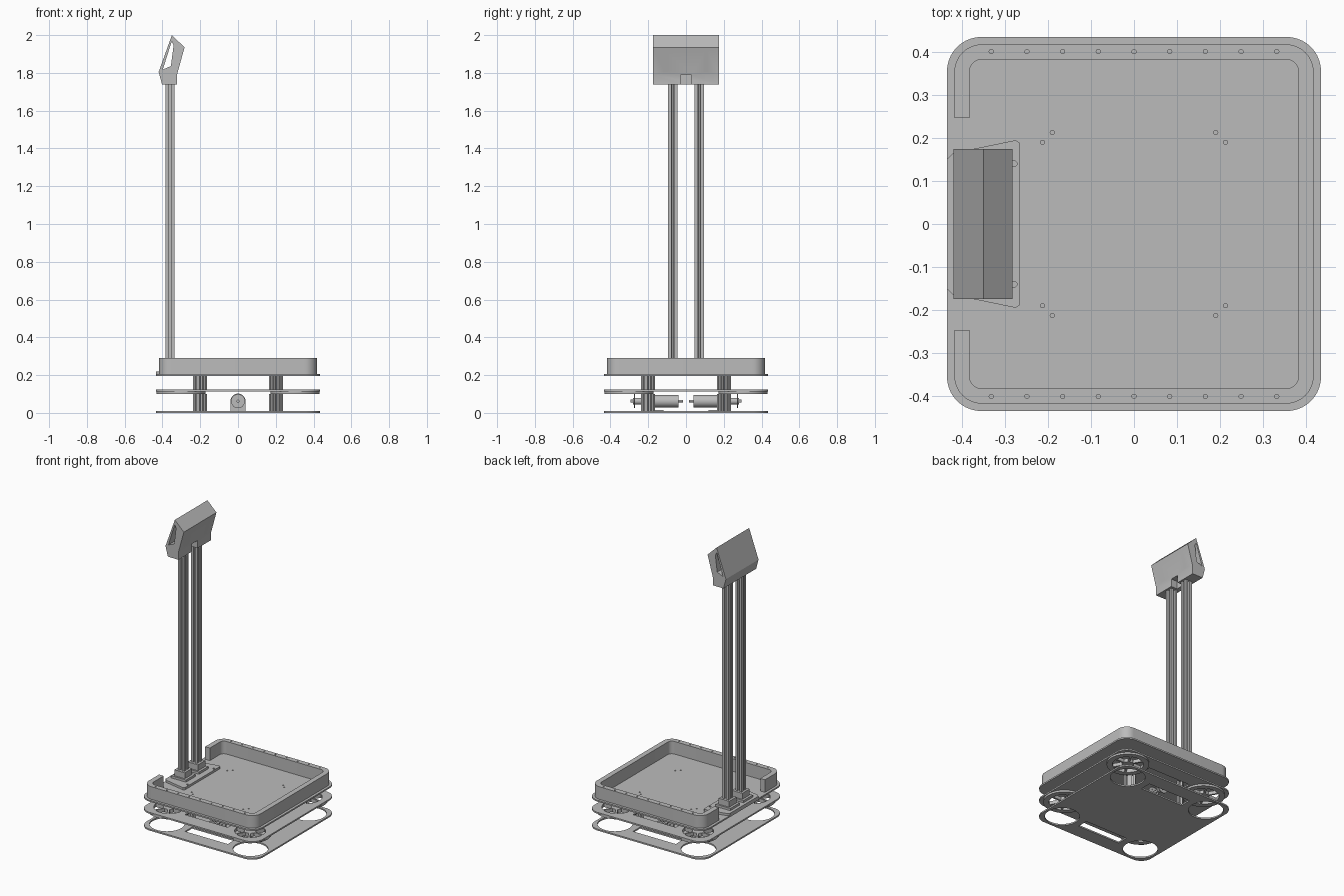
import bpy, bmesh, math
from mathutils import Vector

if "Cube" in bpy.data.objects:
    bpy.data.objects.remove(bpy.data.objects["Cube"], do_unlink=True)

grey = bpy.data.materials.new("plain_grey")
grey.use_nodes = True
grey.diffuse_color = (0.5, 0.5, 0.5, 1)
grey.node_tree.nodes["Principled BSDF"].inputs["Base Color"].default_value = (0.5, 0.5, 0.5, 1)

SIGNS = [(1, 1), (1, -1), (-1, 1), (-1, -1)]


# 2D outline helpers
def circle(cx, cy, r, n=32):
    return [(cx + r * math.cos(2 * math.pi * i / n), cy + r * math.sin(2 * math.pi * i / n))
            for i in range(n)]


def rect(cx, cy, w, h):
    return [(cx + a * w / 2, cy + b * h / 2) for a, b in ((-1, -1), (1, -1), (1, 1), (-1, 1))]


def rounded(half, r, n=10):
    """Rounded square, clockwise from the left end of the back-left corner."""
    pts, c = [], half - r
    for k, (sx, sy) in enumerate(((-1, 1), (1, 1), (1, -1), (-1, -1))):
        for i in range(n + 1):
            a = math.pi - math.pi / 2 * (k + i / n)
            pts.append((sx * c + r * math.cos(a), sy * c + r * math.sin(a)))
    return pts


def t_slot(cx, cy, s, cells=1, angle=0.0):
    """Outline of a slotted aluminium bar made of square cells."""
    groove = [(0, 0), (.38, 0), (.38, .1), (.28, .1), (.4, .28),
              (.6, .28), (.72, .1), (.62, .1), (.62, 0)]
    pts = []
    corners = [Vector(p) for p in rect(0, 0, s * cells, s)]
    for i, start in enumerate(corners):
        along = (corners[(i + 1) % 4] - start).normalized()
        inward = Vector((-along.y, along.x))
        for k in range(cells if i % 2 == 0 else 1):
            pts += [start + along * s * (k + u) + inward * s * v for u, v in groove]
    ca, sa = math.cos(angle), math.sin(angle)
    return [(cx + p.x * ca - p.y * sa, cy + p.x * sa + p.y * ca) for p in pts]


def spoke_windows(cx, cy, r0, r1, count=6, gap=0.012):
    """Sector openings that leave a hub and spokes."""
    loops = []
    for k in range(count):
        loop = []
        for r, order in ((r0, range(7)), (r1, range(6, -1, -1))):
            pad = gap / 2 / r
            span = 2 * math.pi / count - 2 * pad
            for i in order:
                a = 2 * math.pi * k / count + pad + span * i / 6
                loop.append((cx + r * math.cos(a), cy + r * math.sin(a)))
        loops.append(loop)
    return loops


def prism(name, loops, lo, hi, axis="z"):
    """Extrude nested outlines (inner ones are holes) along an axis."""
    curve = bpy.data.curves.new(name, "CURVE")
    curve.dimensions = "2D"
    curve.fill_mode = "BOTH"
    curve.extrude = (hi - lo) / 2
    for loop in loops:
        sp = curve.splines.new("POLY")
        sp.points.add(len(loop) - 1)
        for p, (u, v) in zip(sp.points, loop):
            p.co = (u, v, 0, 1)
        sp.use_cyclic_u = True
    tmp = bpy.data.objects.new("tmp", curve)
    bpy.context.scene.collection.objects.link(tmp)
    deps = bpy.context.evaluated_depsgraph_get()
    mesh = bpy.data.meshes.new_from_object(tmp.evaluated_get(deps))
    bpy.data.objects.remove(tmp, do_unlink=True)
    mid = (lo + hi) / 2
    bm = bmesh.new()
    bm.from_mesh(mesh)
    bmesh.ops.remove_doubles(bm, verts=bm.verts, dist=1e-5)
    for v in bm.verts:
        a, b, w = v.co.x, v.co.y, v.co.z + mid
        v.co = {"z": (a, b, w), "y": (a, w, b), "x": (w, a, b)}[axis]
    bmesh.ops.recalc_face_normals(bm, faces=bm.faces)
    bm.to_mesh(mesh)
    bm.free()
    mesh.materials.clear()
    mesh.materials.append(grey)
    ob = bpy.data.objects.new(name, mesh)
    bpy.context.scene.collection.objects.link(ob)
    return ob


def cut(target, cutter):
    cutter.hide_render = True
    cutter.hide_viewport = True
    mod = target.modifiers.new("cut", "BOOLEAN")
    mod.operation = "DIFFERENCE"
    mod.solver = "EXACT"
    mod.object = cutter
    deps = bpy.context.evaluated_depsgraph_get()
    mesh = bpy.data.meshes.new_from_object(target.evaluated_get(deps))
    target.modifiers.clear()
    target.data = mesh
    bpy.data.objects.remove(cutter, do_unlink=True)


# Three stacked plates
outline = rounded(0.435, 0.08)
wheel_slots = [rect(0, s * 0.30, 0.32, 0.075) for s in (1, -1)]
screws = [circle(sx * a, sy * b, 0.005, 10) for sx, sy in SIGNS
          for a, b in ((.19, .213), (.213, .19))]
prism("bottom_plate", [outline] + wheel_slots +
      [circle(sx * .312, sy * .312, .107, 40) for sx, sy in SIGNS], 0, 0.01)
windows = {c: spoke_windows(c[0] * .302, c[1] * .302, .035, .095) for c in SIGNS}
prism("middle_plate", [outline] + wheel_slots + [w for c in SIGNS for w in windows[c]],
      0.113, 0.123)
prism("top_plate", [outline] + screws, 0.195, 0.205)

# Spoked corner rings and slotted corner columns
for sx, sy in SIGNS:
    prism("corner_ring", [circle(sx * .302, sy * .302, .13, 48)] + windows[sx, sy], 0.1, 0.113)
    bar = t_slot(sx * .201, sy * .201, .035, 2, -sx * sy * math.pi / 4)
    prism("lower_column", [bar], 0.01, 0.1)
    prism("upper_column", [bar], 0.123, 0.195)

# Tray wall, open on one side, with screw holes along both long edges
HALF, INNER, GAP = 0.418, 0.383, 0.246
wall = [(-HALF, GAP)] + rounded(HALF, .065) + [(-HALF, -GAP), (-INNER, -GAP)]
wall += rounded(INNER, .03)[::-1] + [(-INNER, GAP)]
holes = [circle(i * .083, s * .401, .005, 10) for i in range(-4, 5) for s in (1, -1)]
prism("tray_wall", [wall] + holes, 0.205, 0.29)

# Drive motors with arched brackets, shafts and hubs
AXLE = 0.062
arch = [(-.04, .01), (.04, .01)] + [(.04 * math.cos(math.pi * i / 16),
                                     AXLE + .04 * math.sin(math.pi * i / 16)) for i in range(17)]
for s in (1, -1):
    def along_y(name, loops, a, b):
        prism(name, loops, min(s * a, s * b), max(s * a, s * b), "y")
    along_y("motor_body", [circle(0, AXLE, .033)], .04, .18)
    along_y("motor_tail", [circle(0, AXLE, .006, 16)], .017, .04)
    along_y("motor_bracket", [arch] + [circle(.024 * math.cos(k * math.pi / 3),
            AXLE + .024 * math.sin(k * math.pi / 3), .004, 10) for k in range(6)], .18, .188)
    along_y("bracket_foot", [rect(0, .013, .08, .006)], .12, .18)
    along_y("drive_shaft", [circle(0, AXLE, .008, 16)], .188, .295)
    along_y("wheel_hub", [circle(0, AXLE, .018, 24)], .238, .28)
    along_y("hub_flange", [circle(0, AXLE, .037)], .27, .276)

# Mast base, collars and posts
base = [(-.435, -.15), (-.42, -.165), (-.275, -.195), (-.265, -.188)]
base += [(x, -y) for x, y in reversed(base)]
prism("mast_base", [base] + [circle(-.279, s * .14, .007, 14) for s in (1, -1)], 0.205, 0.22)
for y in (-.07, .07):
    prism("lower_collar", [rect(-.36, y, .11, .10)], 0.22, 0.235)
    prism("upper_collar", [rect(-.36, y, .078, .078)], 0.235, 0.275)
    prism("mast_post", [t_slot(-.36, y, .048)], 0.275, 1.75)

# Display head: hollow shell with screen opening, cable notch and screw holes
shell = [(-.35, 2.0), (-.283, 1.935), (-.323, 1.79), (-.323, 1.738), (-.402, 1.738), (-.42, 1.805)]
hollow = [(-.351, 1.967), (-.341, 1.947), (-.355, 1.836), (-.398, 1.818)]
head = prism("display_head", [shell, hollow], -.174, .174, "y")
low, top = Vector(shell[5]), Vector(shell[0])
up = (top - low).normalized()
out = Vector((-up.y, up.x))


def face_slab(t0, t1, deep):
    a, b = low.lerp(top, t0), low.lerp(top, t1)
    return [tuple(p) for p in (a + out * .02, b + out * .02, b - out * deep, a - out * deep)]


cut(head, prism("screen_cutter", [face_slab(.12, .81, .022)], -.095, .095, "y"))
cut(head, prism("notch_cutter", [rect(-.33, 1.755, .08, .07)], -.03, .03, "y"))
for t in (.19, .74):
    for y in (-.11, .11):
        cut(head, prism("screw_cutter", [face_slab(t - .018, t + .018, .16)],
                        y - .0035, y + .0035, "y"))

# Smooth the round sides, keep edges sharp
bpy.ops.object.select_all(action="DESELECT")
for ob in bpy.context.scene.objects:
    if ob.type == "MESH":
        ob.select_set(True)
        bpy.context.view_layer.objects.active = ob
bpy.ops.object.shade_smooth_by_angle(angle=math.radians(30))
